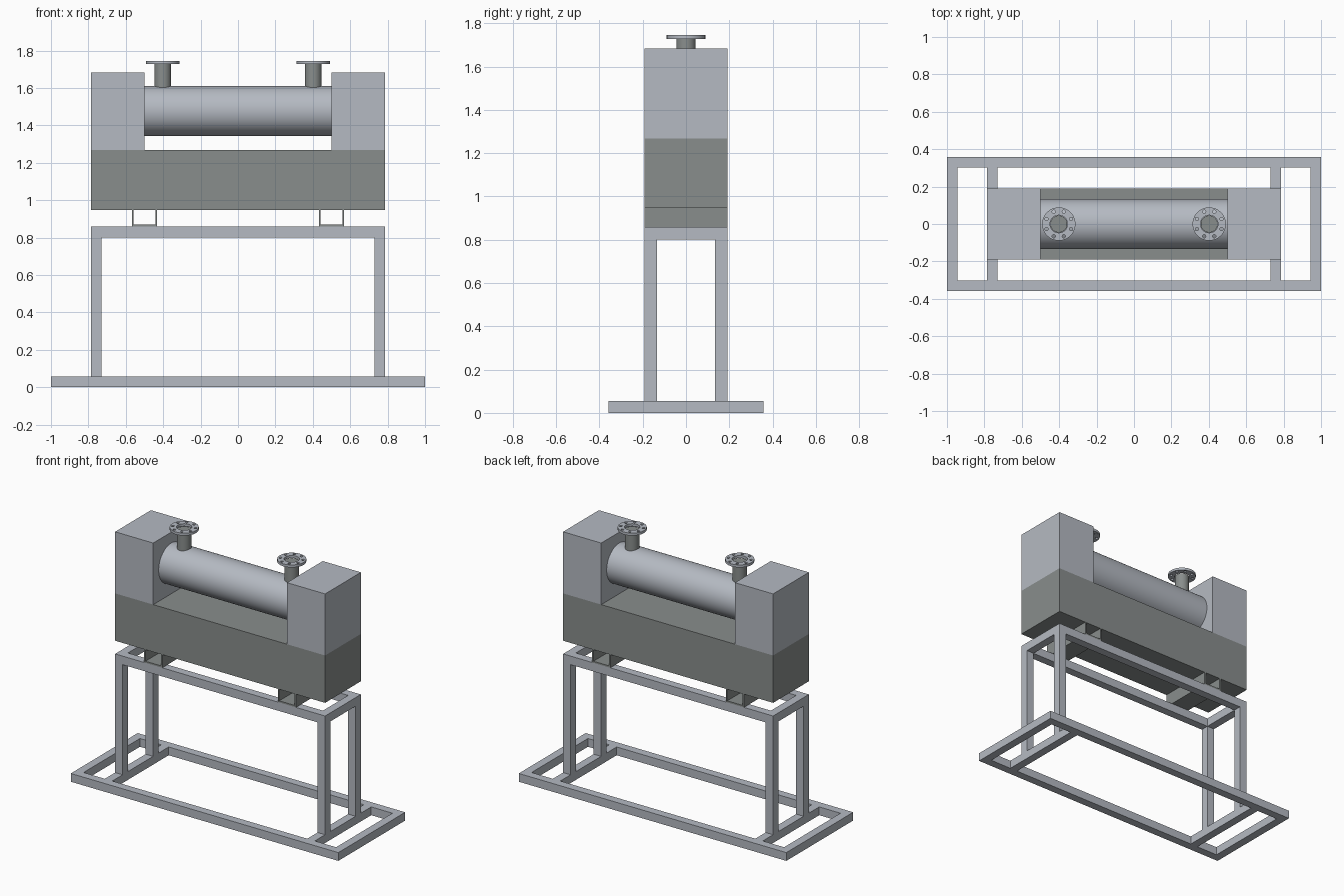
import bpy, math

if "Cube" in bpy.data.objects:
    bpy.data.objects.remove(bpy.data.objects["Cube"])


def material(name, color):
    m = bpy.data.materials.new(name)
    m.diffuse_color = (*color, 1)
    m.use_nodes = True
    m.node_tree.nodes["Principled BSDF"].inputs["Base Color"].default_value = m.diffuse_color
    return m


LIGHT = material("light steel grey", (0.46, 0.49, 0.54))
DARK = material("dark grey", (0.25, 0.27, 0.265))


def box(name, x, y, z, mat):
    """Box from (min, max) ranges."""
    r = (x, y, z)
    bpy.ops.mesh.primitive_cube_add(size=1, location=[(a + b) / 2 for a, b in r])
    o = bpy.context.object
    o.name = name
    o.scale = [b - a for a, b in r]
    bpy.ops.object.transform_apply(location=False, rotation=False, scale=True)
    o.data.materials.append(mat)
    return o


def cylinder(name, radius, depth, loc, mat, rot=(0, 0, 0), sides=64):
    bpy.ops.mesh.primitive_cylinder_add(vertices=sides, radius=radius, depth=depth,
                                        location=loc, rotation=rot)
    o = bpy.context.object
    o.name = name
    o.data.materials.append(mat)
    bpy.ops.object.shade_smooth_by_angle(angle=math.radians(30))
    return o


def flange(name, loc, thickness, mat):
    """Flat ring with a bore and eight bolt holes, as a filled 2D curve."""
    cu = bpy.data.curves.new(name, 'CURVE')
    cu.dimensions = '2D'
    cu.fill_mode = 'BOTH'
    cu.extrude = thickness / 2
    circles = [(0, 0, 0.089, 64), (0, 0, 0.047, 48)]
    for i in range(8):
        a = math.radians(22.5 + 45 * i)
        circles.append((0.071 * math.cos(a), 0.071 * math.sin(a), 0.009, 16))
    for cx, cy, r, n in circles:
        s = cu.splines.new('POLY')
        s.points.add(n - 1)
        s.use_cyclic_u = True
        for k, p in enumerate(s.points):
            t = 2 * math.pi * k / n
            p.co = (cx + r * math.cos(t), cy + r * math.sin(t), 0, 1)
    o = bpy.data.objects.new(name, cu)
    o.location = loc
    bpy.context.collection.objects.link(o)
    cu.materials.append(mat)
    bpy.ops.object.select_all(action='DESELECT')
    o.select_set(True)
    bpy.context.view_layer.objects.active = o
    bpy.ops.object.convert(target='MESH')
    bpy.ops.object.shade_smooth_by_angle(angle=math.radians(30))


def span(s, a, b):
    """Range a..b, mirrored when s is -1."""
    return (a, b) if s > 0 else (-b, -a)


T = 0.056            # frame tube width
BX, BY = 1.0, 0.357  # base frame half size
FX, FY = 0.785, 0.191  # stand and body half size
Z1, Z2 = 0.80, 0.858   # top frame heights

# Stand: base frame, legs and top frame
for s, side in ((-1, "left"), (1, "right")):
    box(f"base_end_rail_{side}", span(s, BX - T, BX), (T - BY, BY - T), (0, T), LIGHT)
    box(f"base_cross_rail_{side}", span(s, FX - T, FX), (T - BY, BY - T), (0, T), LIGHT)
    box(f"top_end_rail_{side}", span(s, FX - T, FX), (T - FY, FY - T), (Z1, Z2), LIGHT)
    for q, end in ((-1, "front"), (1, "back")):
        box(f"leg_{end}_{side}", span(s, FX - T, FX), span(q, FY - T, FY), (T, Z1), LIGHT)
for q, end in ((-1, "front"), (1, "back")):
    box(f"base_long_rail_{end}", (-BX, BX), span(q, BY - T, BY), (0, T), LIGHT)
    box(f"top_long_rail_{end}", (-FX, FX), span(q, FY - T, FY), (Z1, Z2), LIGHT)

# Body with end housings
Z3, Z4, Z5 = 0.947, 1.267, 1.683
box("body", (-FX, FX), (-FY, FY), (Z3, Z4), DARK)

# Main horizontal vessel
VR, VZ = 0.133, 1.477
cylinder("vessel", VR, 1.0, (0, 0, VZ), LIGHT, (0, math.pi / 2, 0), 96)

for s, side in ((-1, "left"), (1, "right")):
    box(f"end_housing_{side}", span(s, 0.5, FX), (-FY, FY), (Z4, Z5), LIGHT)
    # U-shaped support channel under the body
    box(f"channel_floor_{side}", span(s, 0.432, 0.568), (-FY, FY), (Z2, Z2 + 0.011), DARK)
    for w, (a, b) in (("inner", (0.432, 0.442)), ("outer", (0.558, 0.568))):
        box(f"channel_{w}_wall_{side}", span(s, a, b), (-FY, FY), (Z2 + 0.011, Z3), DARK)
    # Nozzle pipe and bolted flange
    x = 0.402 * s
    cylinder(f"nozzle_pipe_{side}", 0.045, 0.15, (x, 0, 1.653), DARK, sides=48)
    flange(f"nozzle_flange_{side}", (x, 0, 1.7365), 0.017, LIGHT)
